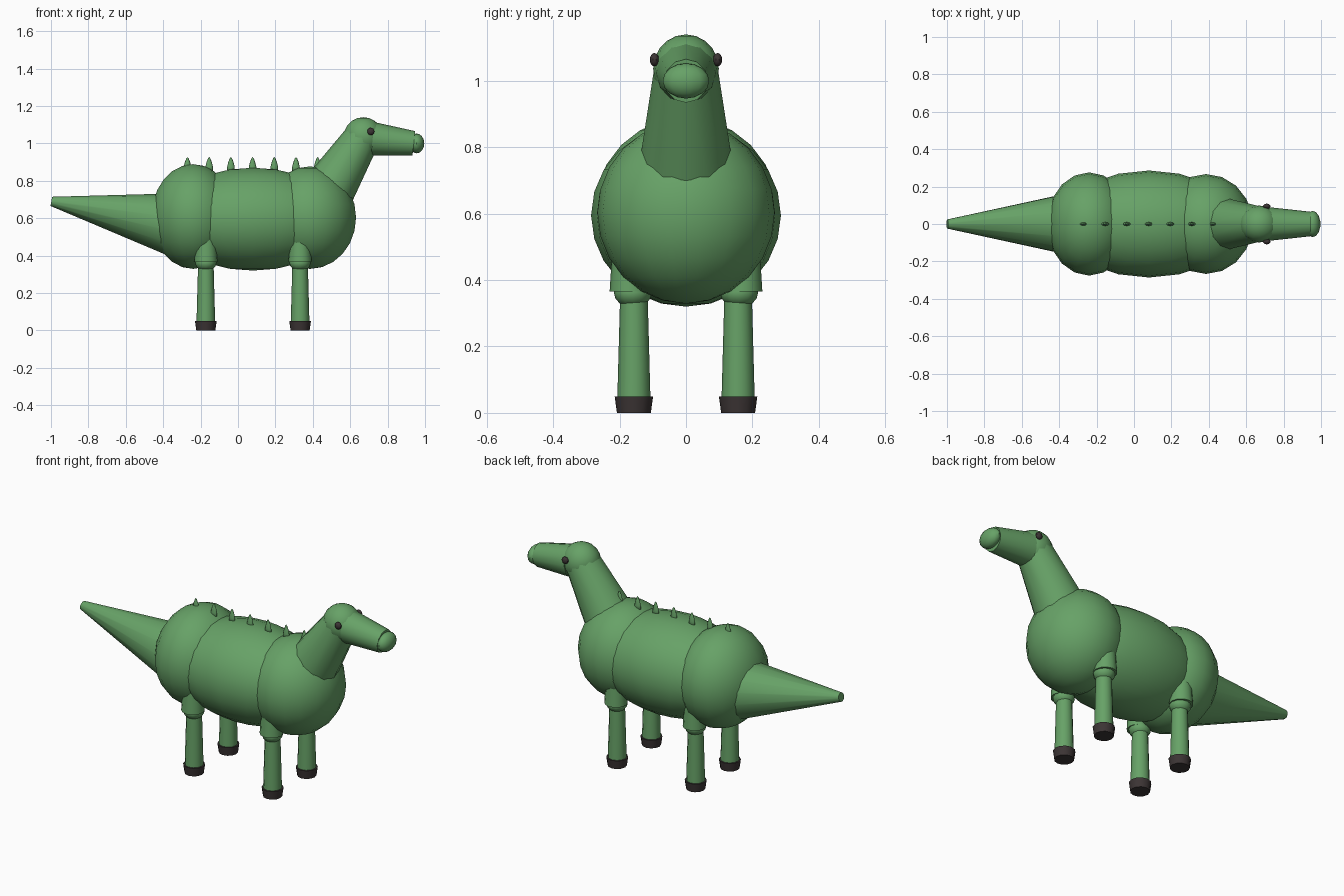
import bpy, math
from mathutils import Vector

if "Cube" in bpy.data.objects:
    bpy.data.objects.remove(bpy.data.objects["Cube"])


def material(name, rgb):
    m = bpy.data.materials.new(name)
    m.diffuse_color = (*rgb, 1)
    m.use_nodes = True
    m.node_tree.nodes["Principled BSDF"].inputs["Base Color"].default_value = m.diffuse_color
    return m


GREEN = material("skin_green", (0.135, 0.36, 0.135))
DARK = material("hoof_dark", (0.045, 0.035, 0.035))


def finish(name, mat, angle=40):
    ob = bpy.context.object
    ob.name = name
    ob.data.materials.append(mat)
    bpy.ops.object.transform_apply(location=False, rotation=False, scale=True)
    bpy.ops.object.shade_smooth_by_angle(angle=math.radians(angle))
    return ob


def ball(name, loc, size, mat=GREEN, seg=18, rings=12):
    bpy.ops.mesh.primitive_uv_sphere_add(segments=seg, ring_count=rings, radius=1, location=loc)
    bpy.context.object.scale = size
    return finish(name, mat)


def taper(name, start, end, r1, r2, mat=GREEN, sides=12):
    # capped cone running from start to end
    a, b = Vector(start), Vector(end)
    bpy.ops.mesh.primitive_cone_add(vertices=sides, radius1=r1, radius2=r2,
                                    depth=(b - a).length, location=(a + b) / 2)
    bpy.context.object.rotation_euler = (b - a).to_track_quat('Z', 'Y').to_euler()
    return finish(name, mat)


def spike(name, x):
    # pointed plate, narrow from side to side
    profile = [(0.021, 0.84), (0.02, 0.875), (0.014, 0.9), (0.006, 0.92)]
    n = 8
    verts = [(r * math.cos(2 * math.pi * i / n), 0.5 * r * math.sin(2 * math.pi * i / n), z)
             for r, z in profile for i in range(n)]
    verts.append((0, 0, 0.927))
    faces = [(k * n + i, k * n + (i + 1) % n, (k + 1) * n + (i + 1) % n, (k + 1) * n + i)
             for k in range(len(profile) - 1) for i in range(n)]
    top = (len(profile) - 1) * n
    faces += [(top + i, top + (i + 1) % n, len(verts) - 1) for i in range(n)]
    faces.append(tuple(reversed(range(n))))
    me = bpy.data.meshes.new(name)
    me.from_pydata(verts, [], faces)
    me.materials.append(GREEN)
    me.shade_smooth()
    ob = bpy.data.objects.new(name, me)
    ob.location.x = x
    bpy.context.collection.objects.link(ob)


# Torso
ball("belly", (0.08, 0, 0.595), (0.48, 0.286, 0.275))
ball("chest", (0.385, 0, 0.603), (0.25, 0.267, 0.274))
ball("hips", (-0.24, 0, 0.609), (0.226, 0.276, 0.28))

# Tail
taper("tail", (-0.35, 0, 0.568), (-0.998, 0, 0.69), 0.168, 0.025, sides=14)

# Neck and head
taper("neck", (0.5, 0, 0.773), (0.663, 0, 1.03), 0.137, 0.097)
ball("head", (0.67, 0, 1.037), (0.105, 0.099, 0.103), seg=16, rings=10)
taper("snout", (0.72, 0, 1.024), (0.94, 0, 1.0), 0.09, 0.066)
ball("nose", (0.955, 0, 1.0), (0.042, 0.07, 0.053), seg=14, rings=8)

# Back spikes
for i in range(7):
    spike("back_spike", -0.27 + 0.116 * i)

# Eyes and legs on both sides
for s in (-1, 1):
    ball("eye", (0.71, 0.095 * s, 1.064), (0.02, 0.014, 0.02), DARK, 10, 8)
    for x, part in ((0.332, "front"), (-0.172, "rear")):
        y = 0.157 * s
        taper(part + "_thigh", (x, 0.168 * s, 0.366), (x, 0.168 * s, 0.56), 0.062, 0.05)
        ball(part + "_knee", (x, y + 0.003 * s, 0.362), (0.057, 0.057, 0.045), seg=12, rings=8)
        taper(part + "_shin", (x, y, 0.04), (x, y, 0.37), 0.05, 0.041)
        taper(part + "_hoof", (x, y, 0), (x, y, 0.05), 0.051, 0.058, DARK)
